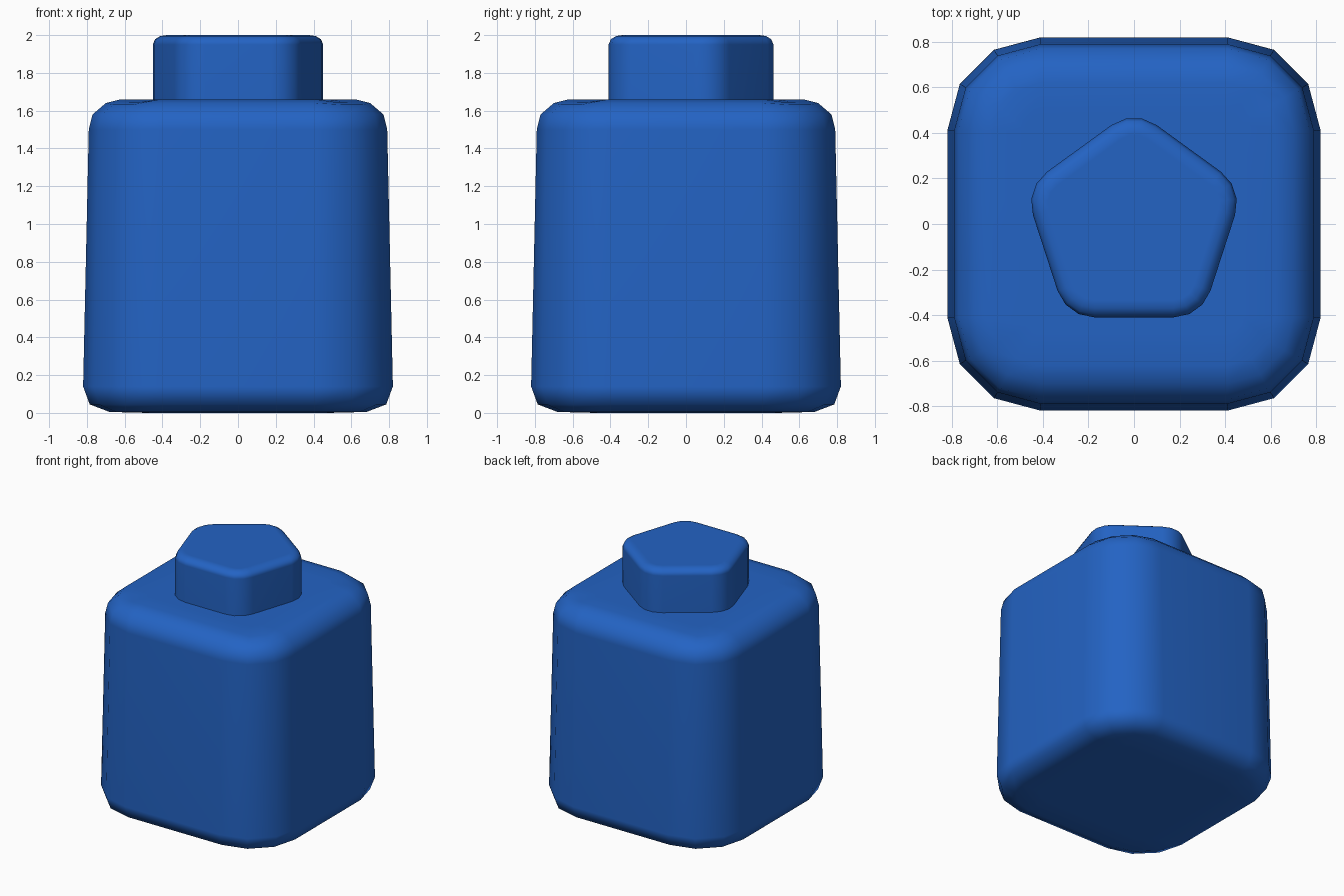
import bpy, bmesh
from math import cos, sin, pi, radians

cube = bpy.data.objects.get("Cube")
if cube:
    bpy.data.objects.remove(cube, do_unlink=True)

blue = bpy.data.materials.new("blue plastic")
blue.use_nodes = True
blue.diffuse_color = (0.017, 0.125, 0.55, 1)
blue.node_tree.nodes["Principled BSDF"].inputs["Base Color"].default_value = blue.diffuse_color

SEGMENTS = 3  # facets on each rounded corner


def rounded_polygon(sides, first_corner, apothem, radius):
    """Outline of a regular polygon with faceted round corners."""
    half = pi / sides
    reach = (apothem - radius) / cos(half)
    points = []
    for k in range(sides):
        mid = first_corner + 2 * half * k
        for s in range(SEGMENTS + 1):
            a = mid - half + 2 * half * s / SEGMENTS
            points.append((reach * cos(mid) + radius * cos(a),
                           reach * sin(mid) + radius * sin(a)))
    return points


def loft(name, sides, first_corner, apothem, radius, profile):
    """Stack inset outlines; profile rows are inset, height, corner dip."""
    bm = bmesh.new()
    rings = []
    for inset, z, dip in profile:
        outline = rounded_polygon(sides, first_corner, apothem - inset, radius - inset)
        rings.append([bm.verts.new((x, y, z - (dip if i % (SEGMENTS + 1) in (1, 2) else 0)))
                      for i, (x, y) in enumerate(outline)])
    for low, high in zip(rings, rings[1:]):
        for i in range(len(low)):
            j = (i + 1) % len(low)
            bm.faces.new((low[i], low[j], high[j], high[i]))
    bm.faces.new(rings[0][::-1])
    bm.faces.new(rings[-1])
    mesh = bpy.data.meshes.new(name)
    bm.to_mesh(mesh)
    bm.free()
    mesh.materials.append(blue)
    obj = bpy.data.objects.new(name, mesh)
    bpy.context.collection.objects.link(obj)

    # soft shading over the rounded edges
    bpy.ops.object.select_all(action='DESELECT')
    obj.select_set(True)
    bpy.context.view_layer.objects.active = obj
    bpy.ops.object.shade_smooth_by_angle(angle=radians(65))
    weighted = obj.modifiers.new("soft_normals", 'WEIGHTED_NORMAL')
    weighted.keep_sharp = True
    return obj


# Tapered square body with softened top and bottom rims
loft("body", 4, pi / 4, 0.82, 0.41, [
    (0.34, 0, 0), (0.14, 0.005, 0), (0.035, 0.045, 0), (0, 0.14, 0),
    (0.03, 1.5, 0), (0.05, 1.58, 0), (0.12, 1.64, 0.008),
    (0.2, 1.66, 0.015), (0.34, 1.66, 0)])

# Five-sided neck, one corner to the back
loft("neck", 5, pi / 2, 0.41, 0.17, [
    (0, 1.6, 0), (0, 1.95, 0), (0.012, 1.978, 0),
    (0.04, 1.995, 0), (0.075, 2.0, 0)])
